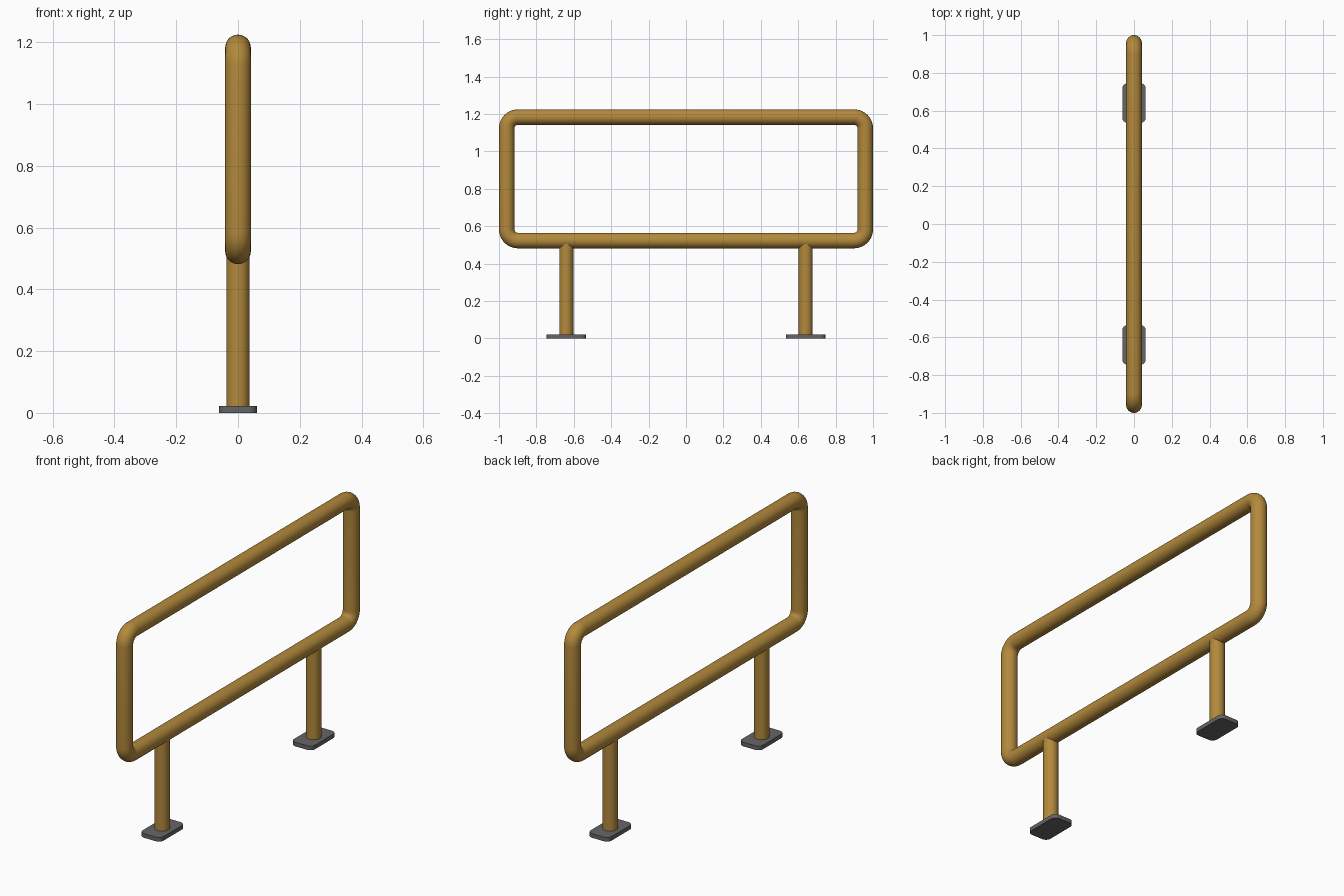
import bpy, bmesh, math

if "Cube" in bpy.data.objects:
    bpy.data.objects.remove(bpy.data.objects["Cube"])


def material(name, colour):
    m = bpy.data.materials.new(name)
    m.diffuse_color = (*colour, 1)
    m.use_nodes = True
    m.node_tree.nodes["Principled BSDF"].inputs["Base Color"].default_value = m.diffuse_color
    return m


GOLD = material("golden_brown_paint", (0.45, 0.25, 0.045))
GREY = material("dark_grey_metal", (0.13, 0.13, 0.135))


def rounded_rect(cu, cv, hu, hv, r, n):
    """Outline of a rounded rectangle, counter-clockwise."""
    pts = []
    for k, (su, sv) in enumerate([(1, 1), (-1, 1), (-1, -1), (1, -1)]):
        for i in range(n + 1):
            a = math.pi / 2 * (k + i / n)
            pts.append((cu + su * (hu - r) + r * math.cos(a),
                        cv + sv * (hv - r) + r * math.sin(a)))
    return pts


def finish(obj, mat):
    obj.data.materials.clear()
    obj.data.materials.append(mat)
    bpy.ops.object.select_all(action='DESELECT')
    obj.select_set(True)
    bpy.context.view_layer.objects.active = obj
    bpy.ops.object.shade_smooth_by_angle(angle=math.radians(35))


# Rectangular tube frame with rounded corners
curve = bpy.data.curves.new("frame_loop", 'CURVE')
curve.dimensions = '3D'
path = rounded_rect(0, 0.853, 0.9585, 0.33, 0.06, 10)
spline = curve.splines.new('POLY')
spline.points.add(len(path) - 1)
for p, (y, z) in zip(spline.points, path):
    p.co = (0, y, z, 1)
spline.use_cyclic_u = True
curve.bevel_depth = 0.0415
curve.bevel_resolution = 14
frame = bpy.data.objects.new("frame_loop", curve)
bpy.context.collection.objects.link(frame)
frame.select_set(True)
bpy.context.view_layer.objects.active = frame
bpy.ops.object.convert(target='MESH')
finish(bpy.context.view_layer.objects.active, GOLD)

for side, y in (("left", -0.64), ("right", 0.64)):
    # Leg tube running into the lower rail
    bpy.ops.mesh.primitive_cylinder_add(vertices=48, radius=0.0375, depth=0.503,
                                        location=(0, y, 0.02 + 0.503 / 2))
    leg = bpy.context.object
    leg.name = side + "_leg"
    finish(leg, GOLD)

    # Rounded foot plate
    bm = bmesh.new()
    face = bm.faces.new([bm.verts.new((u, v, 0)) for u, v in
                         rounded_rect(0, y, 0.062, 0.105, 0.028, 8)])
    top = bmesh.ops.extrude_face_region(bm, geom=[face])["geom"]
    bmesh.ops.translate(bm, vec=(0, 0, 0.022),
                        verts=[g for g in top if isinstance(g, bmesh.types.BMVert)])
    bmesh.ops.recalc_face_normals(bm, faces=bm.faces)
    mesh = bpy.data.meshes.new(side + "_foot_plate")
    bm.to_mesh(mesh)
    bm.free()
    plate = bpy.data.objects.new(side + "_foot_plate", mesh)
    bpy.context.collection.objects.link(plate)
    finish(plate, GREY)
